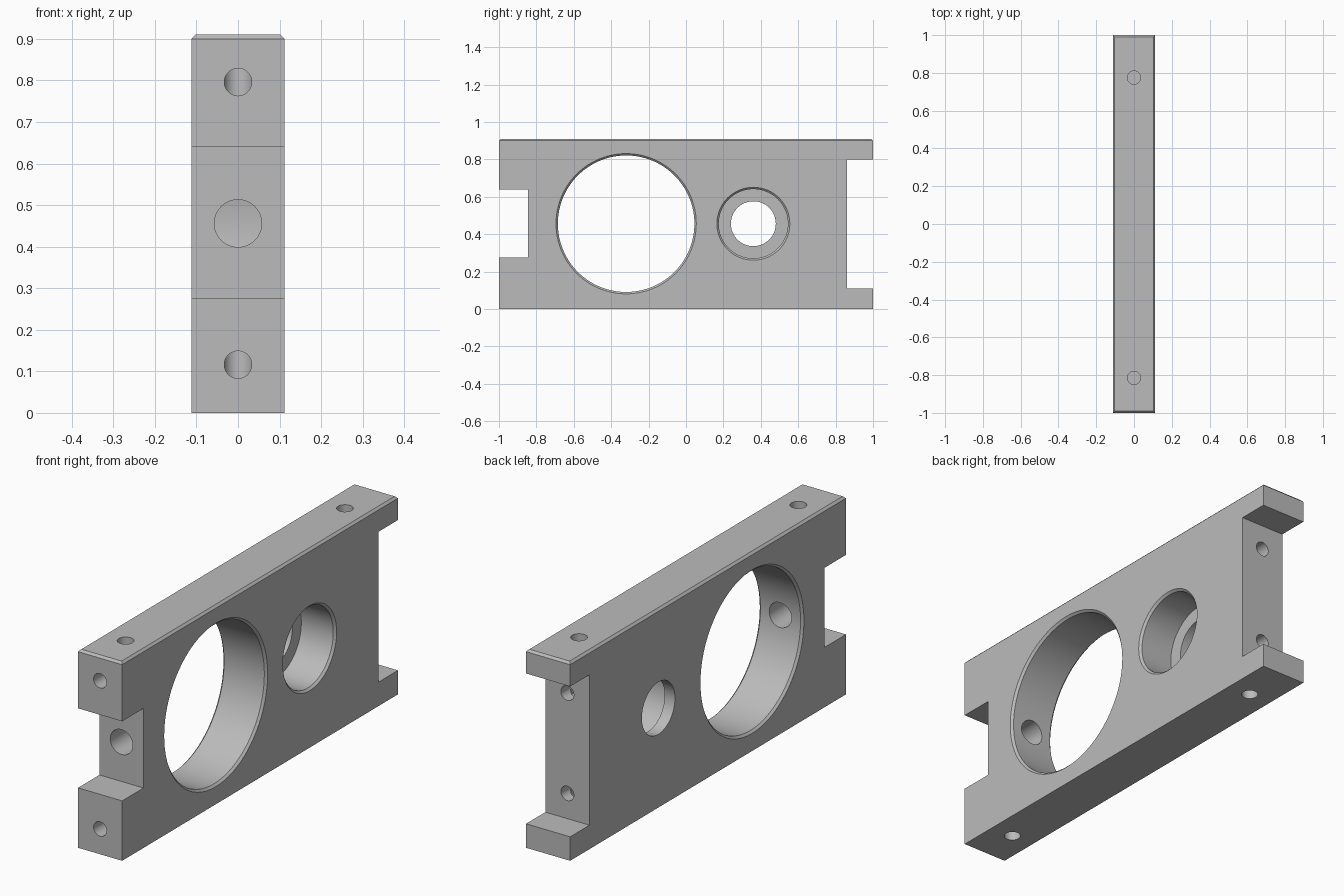
import bpy, bmesh, math
from mathutils import Matrix, Vector

cube = bpy.data.objects.get("Cube")
if cube:
    bpy.data.objects.remove(cube)

HALF, TOP, MID, CH = 0.112, 0.91, 0.456, 0.01

grey = bpy.data.materials.new("plain grey")
grey.use_nodes = True
grey.diffuse_color = (0.5, 0.5, 0.5, 1)
grey.node_tree.nodes["Principled BSDF"].inputs["Base Color"].default_value = (0.5, 0.5, 0.5, 1)


def make_object(name, bm):
    bmesh.ops.recalc_face_normals(bm, faces=bm.faces)
    mesh = bpy.data.meshes.new(name)
    bm.to_mesh(mesh)
    bm.free()
    mesh.materials.append(grey)
    obj = bpy.data.objects.new(name, mesh)
    bpy.context.collection.objects.link(obj)
    return obj


# Plate: side outline with a notch in each end, extruded across x
outline = [(-1, 0), (1, 0), (1, 0.11), (0.86, 0.11), (0.86, 0.8), (1, 0.8),
           (1, TOP), (-1, TOP), (-1, 0.64), (-0.845, 0.64), (-0.845, 0.275), (-1, 0.275)]
bm = bmesh.new()
face = bm.faces.new([bm.verts.new((-HALF, y, z)) for y, z in outline])
ext = bmesh.ops.extrude_face_region(bm, geom=[face])
bmesh.ops.translate(bm, vec=(2 * HALF, 0, 0),
                    verts=[v for v in ext["geom"] if isinstance(v, bmesh.types.BMVert)])
# Chamfer around the top
rim = [e for e in bm.edges if all(v.co.z > TOP - 0.001 for v in e.verts)]
bmesh.ops.bevel(bm, geom=rim, offset=CH, segments=1, affect='EDGES')
plate = make_object("mounting_plate", bm)


def drill(name, axis, origin, profile, sides=48):
    """Cut a turned shape, given as (distance along axis, radius), from the plate."""
    bm = bmesh.new()
    rings = []
    for d, r in profile:
        rings.append([bm.verts.new((r * math.cos(a), r * math.sin(a), d))
                      for a in (2 * math.pi * i / sides for i in range(sides))])
    for low, high in zip(rings, rings[1:]):
        for i in range(sides):
            j = (i + 1) % sides
            bm.faces.new((low[i], low[j], high[j], high[i]))
    bm.faces.new(rings[0])
    bm.faces.new(rings[-1])
    turn = Vector((0, 0, 1)).rotation_difference(Vector(axis)).to_matrix().to_4x4()
    bm.transform(Matrix.Translation(origin) @ turn)
    cutter = make_object(name, bm)
    cutter.hide_render = True
    mod = plate.modifiers.new(name, 'BOOLEAN')
    mod.operation, mod.solver, mod.object = 'DIFFERENCE', 'EXACT', cutter
    bpy.ops.object.modifier_apply(modifier=mod.name)
    bpy.data.objects.remove(cutter)


bpy.context.view_layer.objects.active = plate
plate.select_set(True)

# Large through hole, chamfered on both faces
drill("large_bore", (1, 0, 0), (0, -0.32, MID),
      [(-HALF - CH, 0.385), (-HALF + CH, 0.365), (HALF - CH, 0.365), (HALF + CH, 0.385)], 128)
# Stepped hole, wide on the left face
drill("stepped_bore", (1, 0, 0), (0, 0.36, MID),
      [(-0.2, 0.12), (-0.06, 0.12), (-0.06, 0.185), (HALF - CH, 0.185), (HALF + CH, 0.205)], 96)
# Channel from the front notch into the large hole
drill("front_channel", (0, 1, 0), (0, -0.95, MID), [(0, 0.057), (0.4, 0.057)])

# Vertical holes from top and bottom, each met by a hole from the end
for y, end, start, reach in ((-0.815, -1, 0.34, 0.17), (0.775, 0.86, 0.23, 0.27)):
    for s, label in ((1, "top"), (-1, "bottom")):
        edge = TOP if s > 0 else 0
        drill(label + "_hole", (0, 0, -s), (0, y, edge + 0.05 * s),
              [(0, 0.035), (0.05 + reach, 0.035)])
        out = -1 if end < 0 else 1
        drill(label + "_end_hole", (0, -out, 0), (0, end + 0.05 * out, MID + s * start),
              [(0, 0.033), (abs(end - y) + 0.05, 0.033)])

bpy.ops.object.shade_smooth_by_angle(angle=math.radians(30))
